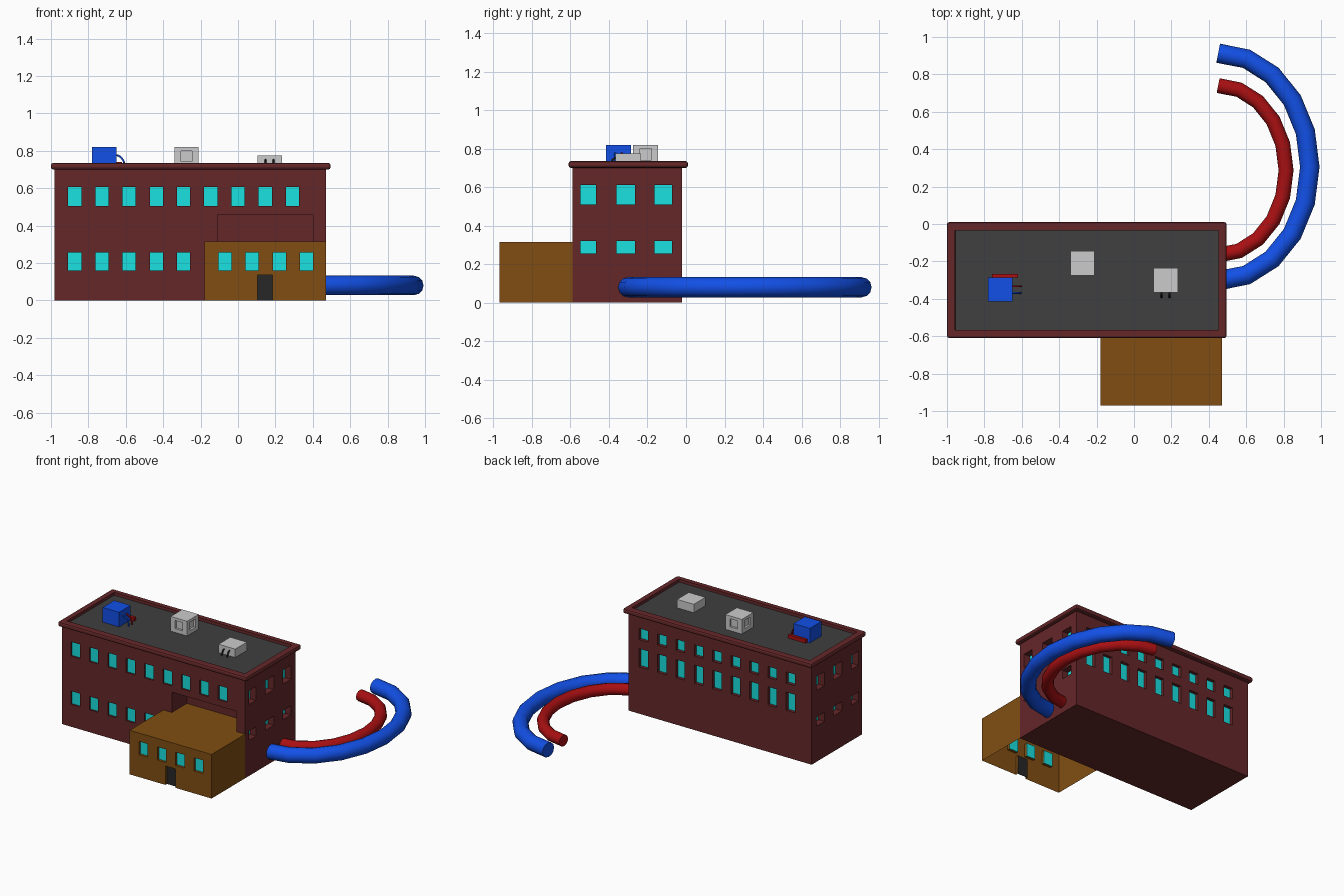
import bpy, bmesh, math
from mathutils import Vector

if "Cube" in bpy.data.objects:
    bpy.data.objects.remove(bpy.data.objects["Cube"])


def mat(name, r, g, b):
    m = bpy.data.materials.new(name)
    m.diffuse_color = (r, g, b, 1)
    m.use_nodes = True
    m.node_tree.nodes["Principled BSDF"].inputs["Base Color"].default_value = m.diffuse_color
    return m


BRICK = mat("brick", 0.13, 0.02, 0.022)
BROWN = mat("brown", 0.22, 0.076, 0.006)
CYAN = mat("glass", 0.01, 0.75, 0.75)
BLUE = mat("blue", 0.006, 0.08, 0.8)
RED = mat("red", 0.4, 0.005, 0.006)
DARK = mat("dark", 0.05, 0.05, 0.05)
BLACK = mat("black", 0.02, 0.02, 0.02)


def boxes(name, items, *mats):
    """One object made of axis-aligned boxes (x0, x1, y0, y1, z0, z1)."""
    bm = bmesh.new()
    for x0, x1, y0, y1, z0, z1 in items:
        vs = bmesh.ops.create_cube(bm, size=1)["verts"]
        bmesh.ops.scale(bm, vec=(x1 - x0, y1 - y0, z1 - z0), verts=vs)
        bmesh.ops.translate(bm, vec=((x0 + x1) / 2, (y0 + y1) / 2, (z0 + z1) / 2), verts=vs)
    me = bpy.data.meshes.new(name)
    bm.to_mesh(me)
    bm.free()
    for m in mats:
        me.materials.append(m)
    ob = bpy.data.objects.new(name, me)
    bpy.context.collection.objects.link(ob)
    return ob


def carve(ob, holes):
    """Cut boxes out of an object and apply the result."""
    cutter = boxes(ob.name + "_cutter", holes)
    cutter.hide_render = True
    mod = ob.modifiers.new("cut", 'BOOLEAN')
    mod.operation = 'DIFFERENCE'
    mod.solver = 'EXACT'
    mod.object = cutter
    bpy.context.view_layer.objects.active = ob
    bpy.ops.object.modifier_apply(modifier="cut")
    bpy.data.objects.remove(cutter)


def pipe(name, pts, radius, m):
    cu = bpy.data.curves.new(name, 'CURVE')
    cu.dimensions = '3D'
    cu.bevel_depth = radius
    cu.bevel_resolution = 4
    cu.use_fill_caps = True
    sp = cu.splines.new('POLY')
    sp.points.add(len(pts) - 1)
    for p, c in zip(sp.points, pts):
        p.co = (*c, 1)
    cu.materials.append(m)
    ob = bpy.data.objects.new(name, cu)
    bpy.context.collection.objects.link(ob)
    bpy.ops.object.select_all(action='DESELECT')
    ob.select_set(True)
    bpy.context.view_layer.objects.active = ob
    bpy.ops.object.convert(target='MESH')
    bpy.ops.object.shade_smooth_by_angle(angle=math.radians(40))


# Walls of the main block and the annex
L, R, F, B = -0.98, 0.47, -0.59, -0.02
AF, AT = -0.97, 0.315
T = 0.002
main_holes, annex_holes, panes = [], [], []


def window_y(xc, w, z0, z1, wall, d, holes):
    """Window on a wall facing along y; d is signed inward depth."""
    a, b = sorted((wall - d * 0.5, wall + d))
    holes.append((xc - w / 2, xc + w / 2, a, b, z0, z1))
    panes.append((xc - w / 2, xc + w / 2, wall + d - T, wall + d + T, z0, z1))


def window_x(yc, w, z0, z1, wall, d, holes):
    a, b = sorted((wall - d * 0.5, wall + d))
    holes.append((a, b, yc - w / 2, yc + w / 2, z0, z1))
    panes.append((wall + d - T, wall + d + T, yc - w / 2, yc + w / 2, z0, z1))


for i in range(9):
    x = -0.873 + 0.1455 * i
    window_y(x, 0.07, 0.505, 0.607, F, 0.015, main_holes)
    if i < 5:
        window_y(x, 0.07, 0.16, 0.255, F, 0.015, main_holes)
    xb = 0.35 - 0.1455 * i
    window_y(xb, 0.07, 0.53, 0.61, B, -0.025, main_holes)
    window_y(xb, 0.07, 0.335, 0.465, B, -0.025, main_holes)
for y, w in ((-0.508, 0.08), (-0.313, 0.095), (-0.118, 0.09)):
    for wall, d in ((R, -0.05), (L, 0.05)):
        window_x(y, w, 0.51, 0.61, wall, d, main_holes)
        window_x(y, w, 0.255, 0.32, wall, d, main_holes)
for i in range(4):
    window_y(-0.07 + 0.1455 * i, 0.07, 0.16, 0.255, AF, 0.02, annex_holes)

# Recess above the annex, and the door opening
main_holes.append((-0.11, 0.40, F - 0.05, -0.42, 0.31, 0.46))
annex_holes.append((0.105, 0.185, AF - 0.05, AF + 0.02, -0.05, 0.135))

carve(boxes("main_block", [(L, R, F, B, 0, 0.71)], BRICK), main_holes)
annex = boxes("annex", [(-0.178, R, AF, F + 0.002, 0, AT)], BROWN)
carve(annex, annex_holes)

# Annex is open underneath
bm = bmesh.new()
bm.from_mesh(annex.data)
bm.normal_update()
under = [f for f in bm.faces if f.normal.z < -0.9 and f.calc_center_median().z < 0.01]
bmesh.ops.delete(bm, geom=under, context='FACES')
bm.to_mesh(annex.data)
bm.free()

boxes("annex_roof_extension", [(-0.11, 0.40, F, -0.42, 0.30, AT)], BROWN)
boxes("window_panes", panes, CYAN)
boxes("door", [(0.105, 0.185, AF + 0.018, AF + 0.022, 0, 0.135)], BLACK)

# Cornice with rounded edges and a sunken roof
cornice = boxes("cornice_and_roof", [(-1.0, 0.495, -0.61, 0.01, 0.70, 0.735)], BRICK, DARK)
bm = bmesh.new()
bm.from_mesh(cornice.data)
bmesh.ops.bevel(bm, geom=bm.edges[:], offset=0.012, segments=2, affect='EDGES', profile=0.5)
bm.normal_update()
top = max((f for f in bm.faces if f.normal.z > 0.99), key=lambda f: f.calc_area())
bmesh.ops.inset_region(bm, faces=[top], thickness=0.045)
bmesh.ops.inset_region(bm, faces=[top], thickness=0.001, depth=-0.02)
top.material_index = 1
bm.to_mesh(cornice.data)
bm.free()

# Roof units
RZ = 0.712
boxes("blue_roof_unit", [(-0.78, -0.65, -0.415, -0.285, RZ, 0.82)], BLUE)
boxes("red_roof_duct", [(-0.76, -0.62, -0.287, -0.267, RZ, 0.74)], RED)
tall = boxes("tall_roof_unit", [(-0.34, -0.21, -0.275, -0.145, RZ, 0.82)])
carve(tall, [(-0.305, -0.245, -0.3, -0.26, 0.742, 0.80),
             (-0.225, -0.15, -0.24, -0.18, 0.742, 0.80),
             (-0.4, -0.325, -0.24, -0.18, 0.742, 0.80),
             (-0.305, -0.245, -0.16, -0.1, 0.742, 0.80)])
boxes("low_roof_unit", [(0.103, 0.235, -0.367, -0.235, RZ, 0.775)])

# Small bent pipes on the roof units
bend = [(math.sin(a), math.cos(a)) for a in (math.pi / 2 * i / 6 for i in range(7))]
for i, (y, m) in enumerate(((-0.333, RED), (-0.368, BLUE))):
    pipe(f"roof_unit_pipe_{i}", [(-0.655 + 0.05 * s, y, RZ + 0.065 * c) for s, c in bend], 0.005, m)
for i, x in enumerate((0.147, 0.19)):
    pipe(f"low_unit_pipe_{i}", [(x, -0.362 - 0.03 * s, RZ + 0.04 * c) for s, c in bend], 0.005, BLACK)


# Large curved pipes at the side
def arc(cy, rx, ry):
    return [(0.45 + rx * math.sin(a), cy + ry * math.cos(a), 0.08)
            for a in (math.pi * i / 10 for i in range(11))]


pipe("large_blue_pipe", arc(0.305, 0.49, 0.608), 0.052, BLUE)
pipe("large_red_pipe", arc(0.287, 0.363, 0.453), 0.04, RED)
